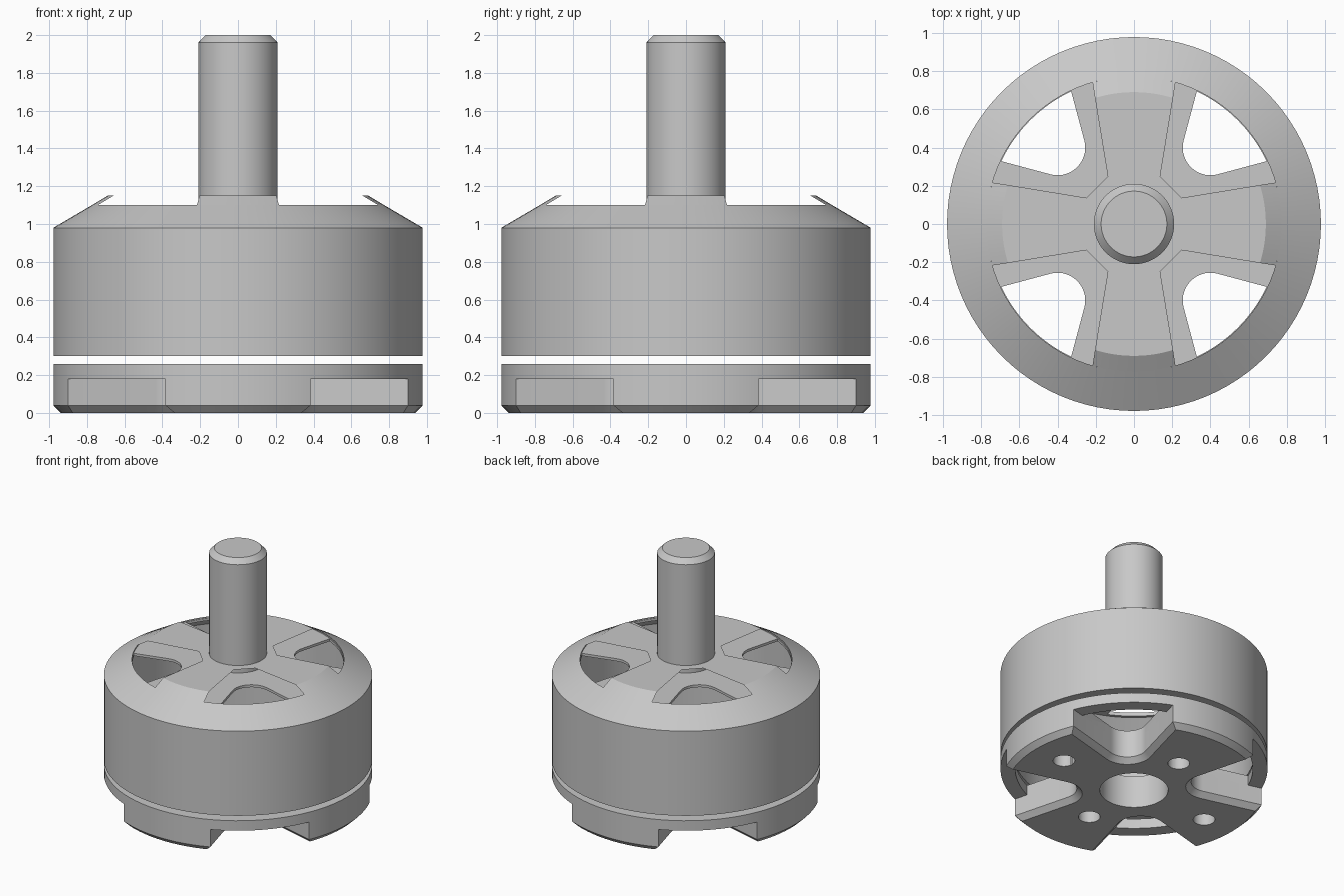
import bpy, bmesh
from math import sin, cos, radians, pi, tau, sqrt, atan2, degrees

if "Cube" in bpy.data.objects:
    bpy.data.objects.remove(bpy.data.objects["Cube"])

grey = bpy.data.materials.new("light_grey_metal")
grey.diffuse_color = (0.58, 0.58, 0.58, 1)
grey.use_nodes = True
grey.node_tree.nodes["Principled BSDF"].inputs["Base Color"].default_value = grey.diffuse_color


def finish(bm, name, recalc=True):
    bmesh.ops.remove_doubles(bm, verts=bm.verts, dist=1e-5)
    if recalc:
        bmesh.ops.recalc_face_normals(bm, faces=bm.faces)
    me = bpy.data.meshes.new(name)
    bm.to_mesh(me)
    bm.free()
    ob = bpy.data.objects.new(name, me)
    me.materials.append(grey)
    bpy.context.collection.objects.link(ob)
    return ob


def lathe(name, profile, steps=96):
    """Turn a closed (r, z) profile about z."""
    bm = bmesh.new()
    n = len(profile)
    rings = []
    for i in range(steps + 1):
        a = tau * i / steps
        rings.append([bm.verts.new((r * cos(a), r * sin(a), z)) for r, z in profile])
    for p, q in zip(rings, rings[1:]):
        for j in range(n):
            k = (j + 1) % n
            if profile[j][0] or profile[k][0]:
                bm.faces.new((p[j], p[k], q[k], q[j]))
    return finish(bm, name)


def turn(pts, q):
    """Rotate 2D points by q quarter turns."""
    c, s = cos(q * pi / 2), sin(q * pi / 2)
    return [(x * c - y * s, x * s + y * c) for x, y in pts]


def prisms(name, layers, count=4):
    """Loft (outline, z) layers into a prism, repeated every 90 degrees."""
    bm = bmesh.new()
    for q in range(count):
        rings = [[bm.verts.new((x, y, z)) for x, y in turn(pts, q)] for pts, z in layers]
        n = len(rings[0])
        bm.faces.new(rings[0])
        bm.faces.new(rings[-1])
        for p, t in zip(rings, rings[1:]):
            for j in range(n):
                k = (j + 1) % n
                bm.faces.new((p[j], p[k], t[k], t[j]))
    return finish(bm, name)


def arc(cx, cy, r, a0, a1, n):
    return [(cx + r * cos(radians(a0 + (a1 - a0) * i / n)),
             cy + r * sin(radians(a0 + (a1 - a0) * i / n))) for i in range(n + 1)]


def cut(ob, cutter):
    mod = ob.modifiers.new("cut", 'BOOLEAN')
    mod.operation = 'DIFFERENCE'
    mod.solver = 'EXACT'
    mod.object = cutter
    bpy.context.view_layer.objects.active = ob
    bpy.ops.object.modifier_apply(modifier=mod.name)
    bpy.data.objects.remove(cutter)


def smooth(ob):
    bpy.ops.object.select_all(action='DESELECT')
    ob.select_set(True)
    bpy.context.view_layer.objects.active = ob
    bpy.ops.object.shade_smooth_by_angle(angle=radians(28))


def open_slot(r):
    """Round-ended slot flaring outwards past the rim."""
    pts = arc(0.4, 0.4, r, 165, 285, 14)
    (x0, y0), (x1, y1) = pts[0], pts[-1]
    c, s = cos(radians(75)), sin(radians(75))
    return pts + [(x1 + s, y1 + c), (x0 + c, y0 + s)]


def window_slot(rim):
    """The same slot closed by an arc of the given radius."""
    pts = arc(0.4, 0.4, 0.145, 165, 285, 14)
    x0, y0 = pts[0]
    c, s = cos(radians(75)), sin(radians(75))
    b = x0 * c + y0 * s
    t = -b + sqrt(b * b - (x0 * x0 + y0 * y0 - rim * rim))
    a = degrees(atan2(y0 + t * s, x0 + t * c))
    return pts + arc(0, 0, rim, 90 - a, a, 12)


# bell: hollow drum, conical shoulder and a thin inner plate with four windows
bell = lathe("bell", [(0.978, 0.30), (0.978, 0.98), (0.772, 1.101), (0.772, 1.09),
                      (0.10, 1.09), (0.10, 1.07), (0.79, 1.07), (0.88, 0.99), (0.88, 0.30)])
window = window_slot(0.768)
cut(bell, prisms("window_cutter", [(window, 0.94), (window, 1.3)]))
smooth(bell)

# spokes: sheet-thin cross on top, its four ends bent down onto the shoulder
bm = bmesh.new()
star = []
for q in range(4):
    top = [bm.verts.new((x, y, 1.15)) for x, y in turn(arc(0, 0, 0.69, -17.2, 17.2, 10), q)]
    low = [bm.verts.new((x, y, 1.101)) for x, y in turn(arc(0, 0, 0.772, -16.3, 16.3, 10), q)]
    for i in range(10):
        bm.faces.new((top[i], low[i], low[i + 1], top[i + 1]))
    star += top + [bm.verts.new((x, y, 1.15)) for x, y in turn([(0.25, 0.137), (0.137, 0.25)], q)]
bm.faces.new(star)
smooth(finish(bm, "spokes", recalc=False))

# shaft with a chamfered tip
shaft = lathe("shaft", [(0, 1.07), (0.21, 1.07), (0.21, 1.96), (0.172, 2.0), (0, 2.0)], steps=64)
smooth(shaft)

# base: mounting plate with four slots under a closed rim, and four screw holes
base = lathe("base", [(0.25, 0), (0.938, 0), (0.978, 0.04), (0.978, 0.26), (0.25, 0.26)])
cut(base, prisms("slot_cutter", [(open_slot(0.205), -0.02), (open_slot(0.145), 0.04),
                                 (open_slot(0.145), 0.18)]))
inner = window_slot(0.87)
cut(base, prisms("rim_cutter", [(inner, 0.1), (inner, 0.4)]))
for x, y in ((0.67, 0), (-0.67, 0), (0, 0.51), (0, -0.51)):
    hole = arc(x, y, 0.08, 0, 348.75, 31)
    cut(base, prisms("screw_hole_cutter", [(hole, -0.1), (hole, 0.4)], count=1))
smooth(base)
